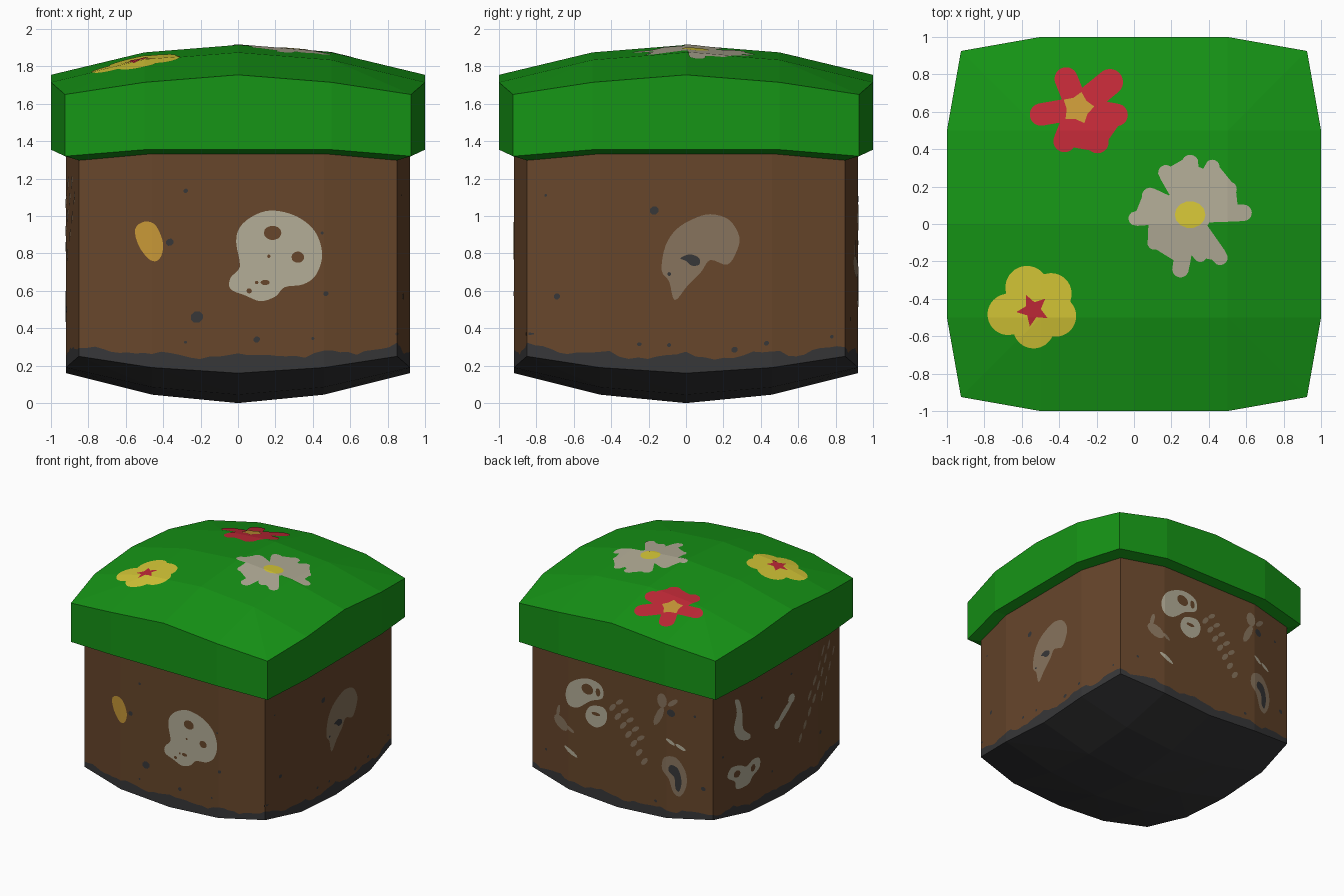
import bpy, bmesh, math, random
from mathutils import Vector
from mathutils.bvhtree import BVHTree

if "Cube" in bpy.data.objects:
    bpy.data.objects.remove(bpy.data.objects["Cube"])

random.seed(4)
COLORS = {
    "grass green": (.008, .30, .008), "soil brown": (.135, .061, .024),
    "coal black": (.038, .038, .040), "bone white": (.455, .42, .313),
    "dull fossil": (.244, .173, .110), "amber": (.57, .31, .038),
    "petal yellow": (.68, .58, .038), "petal red": (.53, .022, .038)}
MATS = {}
for cname, c in COLORS.items():
    MATS[cname] = bpy.data.materials.new(cname)
    MATS[cname].diffuse_color = (*c, 1)

def finish(name, bm, mats):
    me = bpy.data.meshes.new(name)
    bm.to_mesh(me)
    for m in mats:
        me.materials.append(MATS[m])
    ob = bpy.data.objects.new(name, me)
    bpy.context.collection.objects.link(ob)

# ---- bulged 5x5 block layout ----
DROP = {(0, 0): 0, (0, 1): .04, (1, 1): .08, (0, 2): .16, (1, 2): .20, (2, 2): .265}
BASE = {(0, 0): 0, (0, 1): .045, (1, 1): .085, (0, 2): .16, (1, 2): .19, (2, 2): .25}

def key(i, j):
    return tuple(sorted((abs(i), abs(j))))

def spot(i, j, half, z):
    k = .925 if key(i, j) == (2, 2) else 1
    return Vector((i * half / 2 * k, j * half / 2 * k, z))

R = range(-2, 2)
RIM = ([(i, -2) for i in R] + [(2, j) for j in R]
       + [(-i, 2) for i in R] + [(-2, -j) for j in R])

def dome(bm, half, height, flip, mat=0):
    vs = {(i, j): bm.verts.new(spot(i, j, half, height(i, j)))
          for i in range(-2, 3) for j in range(-2, 3)}
    for i in R:
        for j in R:
            a, b, c, d = vs[i, j], vs[i+1, j], vs[i+1, j+1], vs[i, j+1]
            tris = [(a, b, c), (a, c, d)] if (i + .5) * (j + .5) > 0 else [(a, b, d), (b, c, d)]
            for t in tris:
                bm.faces.new(t[::-1] if flip else t).material_index = mat

def skin(bm, rings, mats):
    rows = [[bm.verts.new(p) for p in r] for r in rings]
    for lo, hi, m in zip(rows, rows[1:], mats):
        n = len(lo)
        for k in range(n):
            q = (k + 1) % n
            bm.faces.new((lo[k], lo[q], hi[q], hi[k])).material_index = m
    return rows

# Grass cap: domed top, faceted sides, sloping underside
grass = bmesh.new()
dome(grass, 1, lambda i, j: 1.915 - DROP[key(i, j)], False)
low = lambda i, j: 1.32 if key(i, j) == (2, 2) else 1.355
skin(grass, [[spot(i, j, .91, low(i, j) - .025) for i, j in RIM],
             [spot(i, j, 1, low(i, j)) for i, j in RIM],
             [spot(i, j, 1, 1.915 - DROP[key(i, j)]) for i, j in RIM]], [0, 0])
bmesh.ops.remove_doubles(grass, verts=grass.verts, dist=1e-4)
GRASS_TREE = BVHTree.FromBMesh(grass)
finish("grass_cap", grass, ["grass green"])

# Soil block: coal base with a ragged upper edge, soil above
soil = bmesh.new()
dome(soil, .92, lambda i, j: BASE[key(i, j)], True, 1)
foot, wave, top = [], [], []
SUB = 9
for k, (i, j) in enumerate(RIM):
    i2, j2 = RIM[(k + 1) % 16]
    a, b = spot(i, j, .92, BASE[key(i, j)]), spot(i2, j2, .92, BASE[key(i2, j2)])
    for s in range(SUB):
        p = a.lerp(b, s / SUB)
        t = min(abs(p.x), abs(p.y)) / .85
        ripple = .014 * math.sin(2.1 * (k * SUB + s) * .35) + random.uniform(-.012, .012)
        foot.append(p)
        wave.append(Vector((p.x, p.y, .25 + .05 * t * t + ripple)))
        top.append(Vector((p.x, p.y, 1.335 - .035 * max(0, (t - .54) / .46))))
rows = skin(soil, [foot, wave, top], [1, 0])
soil.faces.new(rows[-1])
SOIL_TREE = BVHTree.FromBMesh(soil)
finish("soil_block", soil, ["soil brown", "coal black"])

# ---- thin plates laid onto the faces ----
SIDES = {"front": (lambda u, v: Vector((u, -2, v)), Vector((0, 1, 0))),
         "back": (lambda u, v: Vector((u, 2, v)), Vector((0, -1, 0))),
         "right": (lambda u, v: Vector((2, u, v)), Vector((-1, 0, 0))),
         "left": (lambda u, v: Vector((-2, u, v)), Vector((1, 0, 0))),
         "top": (lambda u, v: Vector((u, v, 3)), Vector((0, 0, -1)))}

def plate(name, side, mat, shapes, layer=1):
    bm = bmesh.new()
    for sh in shapes:
        bm.faces.new([bm.verts.new((u, v, 0)) for u, v in sh])
    bmesh.ops.triangulate(bm, faces=bm.faces[:])
    # cut along the block's creases so the plate can bend with it
    cuts = [((s, 0, 0), (1, 0, 0)) for s in (-.46, .46)]
    if side == "top":
        cuts = [((s, 0, 0), (1, 0, 0)) for s in (-.5, 0, .5)]
        cuts += [((0, s, 0), (0, 1, 0)) for s in (-.5, 0, .5)]
        cuts += [((0, 0, 0), (1, s, 0)) for s in (-1, 1)]
    for co, no in cuts:
        bmesh.ops.bisect_plane(bm, geom=bm.verts[:] + bm.edges[:] + bm.faces[:],
                               plane_co=co, plane_no=no)
    place, ray = SIDES[side]
    tree = GRASS_TREE if side == "top" else SOIL_TREE
    for v in bm.verts:
        start = place(v.co.x, v.co.y)
        hit = tree.ray_cast(start, ray)[0] or tree.find_nearest(start)[0]
        v.co = hit - ray * .003 * layer
    bm.normal_update()
    for f in bm.faces:
        if f.normal.dot(ray) > 0:
            f.normal_flip()
    finish(name, bm, [mat])

def smooth(pts, n=4):
    out, m = [], len(pts)
    for k in range(m):
        p0, p1, p2, p3 = (Vector(pts[(k + d) % m]) for d in (-1, 0, 1, 2))
        for s in range(n):
            t = s / n
            out.append(tuple(.5 * (2*p1 + (p2-p0)*t + (2*p0-5*p1+4*p2-p3)*t*t
                                   + (3*p1-p0-3*p2+p3)*t**3)))
    return out

def blob(u, v, a, b=None, tilt=0, n=14):
    b, c, s = b or a, math.cos(tilt), math.sin(tilt)
    pts = []
    for k in range(n):
        t = k * math.tau / n
        x, y = a * math.cos(t), b * math.sin(t)
        pts.append((u + x * c - y * s, v + x * s + y * c))
    return pts

def bar(u1, v1, u2, v2, w):
    return blob((u1+u2)/2, (v1+v2)/2, math.hypot(u2-u1, v2-v1)/2 + w/2, w/2,
                math.atan2(v2-v1, u2-u1), 10)

def flower(u, v, core, petals, n=180):
    # outline of round-ended petals given as (angle, reach, half width)
    pts = []
    for k in range(n):
        t, r = k * math.tau / n, core
        for ang, reach, w in petals:
            d = abs((t - math.radians(ang) + math.pi) % math.tau - math.pi)
            L = reach - w
            if d < math.pi / 2:
                if d > 1e-6 and w / math.tan(d) <= L:
                    r = max(r, w / math.sin(d))
                elif L * math.sin(d) <= w:
                    r = max(r, L * math.cos(d) + math.sqrt(w*w - (L*math.sin(d))**2))
        pts.append((u + r * math.cos(t), v + r * math.sin(t)))
    return pts

def star(u, v, r1, r2, turn):
    return [(u + r * math.cos(t), v + r * math.sin(t)) for r, t in
            ((r2 if k % 2 else r1, turn + k * math.pi / 5) for k in range(10))]

# Flowers on the grass
plate("red_flower", "top", "petal red", [flower(-.3, .62, .1, [
    (112, .23, .062), (39, .29, .07), (-10, .27, .06), (-60, .27, .06),
    (-112, .25, .06), (190, .26, .06)])])
plate("red_flower_center", "top", "amber", [star(-.3, .62, .088, .06, 1.35)], 2)
plate("daisy", "top", "bone white", [flower(.3, .05, .11, [
    (90, .32, .045), (65, .32, .04), (33, .29, .04), (2, .33, .045), (-55, .32, .042),
    (-76, .26, .035), (-100, .34, .045), (-142, .28, .04), (184, .33, .04),
    (155, .28, .045), (120, .3, .042)])])
plate("daisy_center", "top", "petal yellow", [blob(.3, .05, .082, .072)], 2)
plate("yellow_flower", "top", "petal yellow", [flower(-.54, -.46, .15, [
    (105, .24, .115), (42, .24, .11), (-15, .235, .11), (-88, .205, .11), (190, .245, .11)])])
plate("yellow_flower_center", "top", "petal red", [star(-.54, -.46, .09, .042, .75)], 2)

# Front: skull, amber nugget
plate("front_skull", "front", "bone white", [smooth([
    (-.01, .86), (.01, .94), (.08, 1.0), (.18, 1.03), (.31, 1.0), (.41, .92), (.45, .8),
    (.42, .69), (.35, .635), (.25, .62), (.2, .57), (.12, .545), (.04, .575),
    (-.04, .61), (-.04, .67), (.01, .73)])])
plate("front_skull_holes", "front", "soil brown", [
    blob(.185, .91, .047, .038), blob(.32, .78, .034, .03), blob(.145, .645, .024, .014),
    blob(.06, .6, .014), blob(.165, .785, .009), blob(.1, .645, .009)], 2)
plate("amber_nugget", "front", "amber", [smooth([
    (-.55, .93), (-.5, .97), (-.44, .95), (-.4, .85), (-.42, .77), (-.47, .765), (-.53, .84)])])

# Right: fan shell
plate("fan_shell", "right", "dull fossil", [smooth([
    (-.06, .55), (-.09, .65), (-.13, .71), (-.11, .84), (-.05, .93), (.04, .985), (.13, 1.01),
    (.23, .98), (.285, .89), (.27, .81), (.22, .74), (.13, .765), (.08, .7), (.01, .63)])])
plate("fan_shell_hollow", "right", "coal black", [
    smooth([(-.03, .775), (.02, .795), (.07, .775), (.07, .74), (.03, .735), (0, .76)]),
    blob(-.09, .69, .01)], 2)

# Back: skeleton
plate("back_skull", "back", "bone white", [
    smooth([(.49, 1.0), (.435, 1.11), (.28, 1.18), (.15, 1.15), (.14, 1.05), (.255, .995),
            (.37, .91), (.46, .91)]),
    smooth([(.3, .87), (.255, .95), (.14, .975), (.095, .92), (.12, .835), (.2, .785), (.275, .81)])])
plate("back_skull_holes", "back", "soil brown", [
    blob(.28, 1.09, .055, .045), blob(.18, 1.09, .022, .035), blob(.2, .9, .04, .015)], 2)
spine = [(.03 - .3 * t, 1.0 - .38 * t) for t in (k / 6 for k in range(7))]
plate("back_ribs", "back", "dull fossil",
      [bar(u - .03, v + .045, u - .07, v + .075, .035) for u, v in spine[:5]]
      + [bar(u + .03, v - .02, u, v + .015, .04) for u, v in spine])
plate("back_limbs", "back", "dull fossil", [
    blob(.54, .73, .08, .05, .5), bar(.58, .78, .56, .86, .035), bar(.47, .72, .42, .69, .03),
    blob(-.42, 1.18, .045, .06), bar(-.42, 1.1, -.36, .98, .06), bar(-.49, 1.16, -.54, 1.2, .04)])
plate("back_small_bones", "back", "bone white", [
    bar(.49, .54, .39, .49, .035), bar(-.47, .86, -.52, .83, .03), bar(-.55, .83, -.61, .8, .03)])
plate("back_shell", "back", "dull fossil", [smooth([
    (-.44, .7), (-.54, .72), (-.62, .62), (-.63, .5), (-.58, .4), (-.52, .42), (-.48, .53), (-.42, .6)])])
plate("back_shell_hollow", "back", "coal black", [smooth([
    (-.5, .65), (-.56, .63), (-.59, .53), (-.57, .44), (-.54, .46), (-.53, .55), (-.48, .6)])], 2)

# Left: scattered bones and a fish spine
plate("left_bones", "left", "bone white", [
    smooth([(.62, 1.19), (.57, 1.17), (.54, 1.05), (.53, .92), (.45, .84), (.48, .81),
            (.58, .85), (.63, .95), (.6, 1.08)]),
    bar(-.1, .92, .08, .8, .06), blob(-.1, .94, .045, .04), blob(.09, .79, .04, .035),
    smooth([(.7, .56), (.66, .63), (.56, .62), (.5, .59), (.42, .62), (.33, .6), (.33, .52),
            (.42, .48), (.48, .43), (.6, .43), (.62, .5)])])
plate("left_skull_holes", "left", "soil brown", [blob(.6, .56, .035, .03), blob(.42, .55, .03)], 2)
plate("left_fish_spine", "left", "dull fossil",
      [bar(u, v, u + .02, v - .04, .035) for u, v in
       ((-.66 + .43 * k / 7, 1.2 - .62 * k / 7) for k in range(8))]
      + [bar(u, v, u + .03, v - .05, .03) for u, v in
         ((-.56 + .2 * k / 3, 1.2 - .3 * k / 3) for k in range(4))]
      + [bar(u, v, u + .02, v - .05, .025) for u, v in
         ((-.74 + .2 * k / 3, 1.12 - .3 * k / 3) for k in range(4))])

# Pebbles in the soil
PEBBLES = {
    "front": [(-.28, 1.135, .013), (-.365, .86, .022), (-.22, .46, .035), (.1, .34, .018),
              (.47, .585, .015), (.45, .91, .009), (-.28, .325, .009), (.4, .345, .009), (.85, .37, .009)],
    "right": [(-.17, 1.03, .025), (-.69, .57, .018), (-.75, 1.11, .008), (-.25, .315, .012),
              (-.09, .31, .012), (.26, .285, .018), (.43, .32, .014), (.78, .355, .01)],
    "back": [(-.5, 1.09, .035), (-.36, .31, .014), (-.77, .5, .02), (-.7, 1.1, .012), (.7, .45, .012)],
    "left": [(.3, 1.1, .012), (.16, .42, .012), (-.5, .5, .018), (-.1, 1.15, .012), (.75, .75, .012)]}
for side, stones in PEBBLES.items():
    plate(side + "_pebbles", side, "coal black", [blob(u, v, r, r * .9, .4, 8) for u, v, r in stones])

for m in bpy.data.materials:
    if m.users and not m.is_grease_pencil:
        m.use_nodes = True
        m.node_tree.nodes["Principled BSDF"].inputs["Base Color"].default_value = m.diffuse_color
